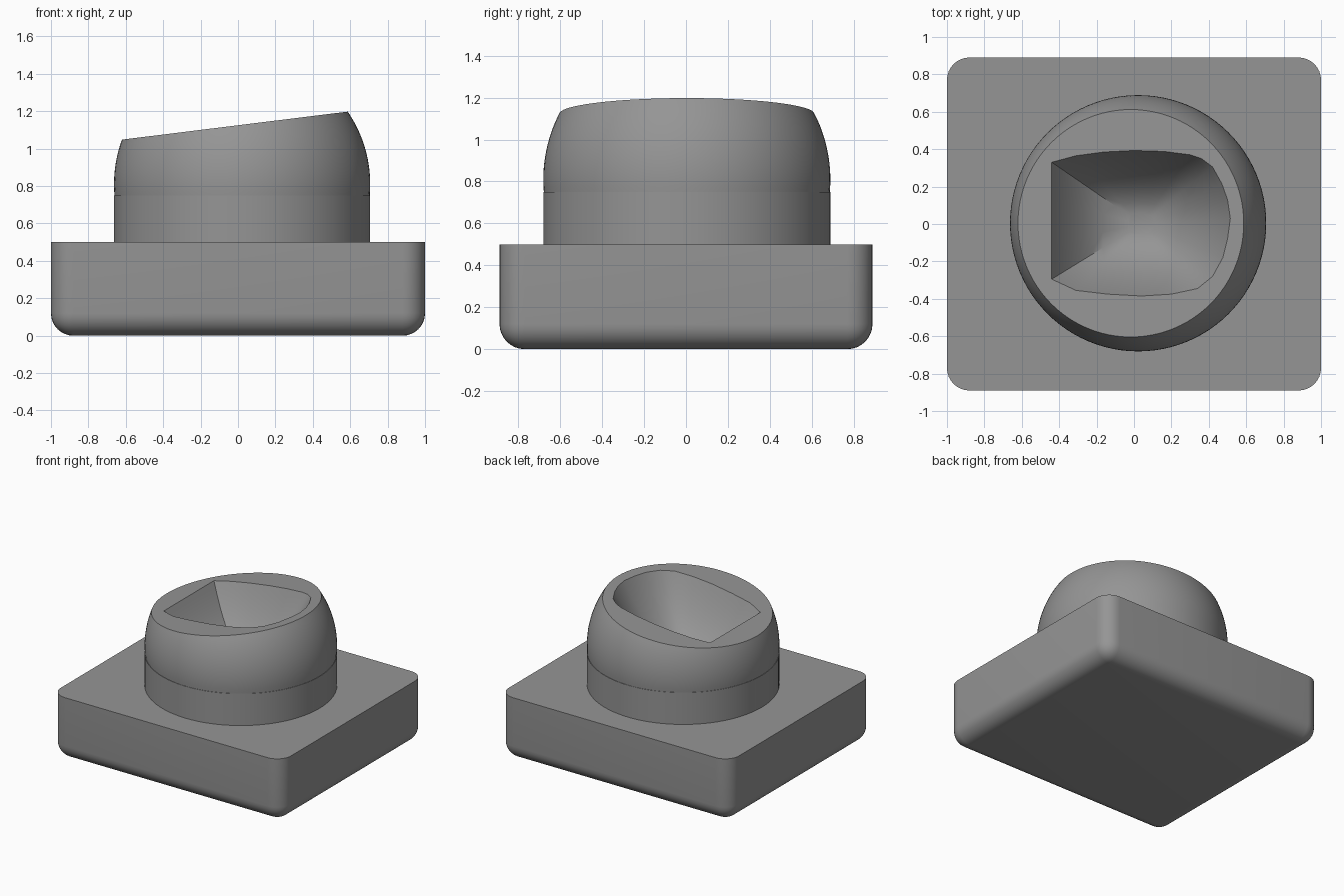
import bpy, bmesh, math
from mathutils import Vector

if "Cube" in bpy.data.objects:
    bpy.data.objects.remove(bpy.data.objects["Cube"])

grey = bpy.data.materials.new("mid grey")
grey.diffuse_color = (0.30, 0.30, 0.30, 1)
grey.use_nodes = True
grey.node_tree.nodes["Principled BSDF"].inputs["Base Color"].default_value = grey.diffuse_color


def finish(name, bm, angle):
    bmesh.ops.recalc_face_normals(bm, faces=bm.faces)
    mesh = bpy.data.meshes.new(name)
    bm.to_mesh(mesh)
    bm.free()
    mesh.materials.append(grey)
    ob = bpy.data.objects.new(name, mesh)
    bpy.context.collection.objects.link(ob)
    bpy.ops.object.select_all(action='DESELECT')
    ob.select_set(True)
    bpy.context.view_layer.objects.active = ob
    bpy.ops.object.shade_smooth_by_angle(angle=math.radians(angle))
    return ob


def ring(bm, points):
    verts = [bm.verts.new(p) for p in points]
    n = len(verts)
    return verts, [bm.edges.new((verts[i], verts[(i + 1) % n])) for i in range(n)]


def skin(bm, a, b):
    n = len(a)
    for i in range(n):
        j = (i + 1) % n
        bm.faces.new((a[i], a[j], b[j], b[i]))


# Base block: rounded sides and underside, crisp top edge
bm = bmesh.new()
bmesh.ops.create_cube(bm, size=1)
for v in bm.verts:
    v.co = (v.co.x * 2, v.co.y * 1.78, (v.co.z + 0.5) * 0.5)
edges = [e for e in bm.edges if min(v.co.z for v in e.verts) < 0.01]
bmesh.ops.bevel(bm, geom=edges, offset=0.12, segments=8, profile=0.5, affect='EDGES')
finish("base_block", bm, 35)

# Turret: short cylinder, then a ball cut by a sloping plane
N, R = 96, 0.685
centre = Vector((0.022, 0.004, 0.81))
SLOPE = 0.124
normal = Vector((-SLOPE, 0, 1)).normalized()


def plane_z(x):
    return 1.125 + SLOPE * x


dist = (plane_z(centre.x) - centre.z) * normal.z
rim_r = math.sqrt(R * R - dist * dist)
u = Vector((1, 0, SLOPE)).normalized()
w = Vector((0, 1, 0))
angles = [2 * math.pi * i / N for i in range(N)]
low = [Vector((math.cos(a), math.sin(a), -0.06 / R)).normalized() for a in angles]
high = [(normal * dist + (u * math.cos(a) + w * math.sin(a)) * rim_r) / R for a in angles]

bm = bmesh.new()
cyl = [[bm.verts.new((centre.x + R * math.cos(a), centre.y + R * math.sin(a), z))
        for a in angles] for z in (0.49, 0.75)]
skin(bm, cyl[0], cyl[1])
bm.faces.new(cyl[0])
previous = cyl[1]
STEPS = 14
for s in range(STEPS + 1):
    verts, rim_edges = ring(bm, [centre + low[i].slerp(high[i], s / STEPS) * R for i in range(N)])
    skin(bm, previous, verts)
    previous = verts

# Socket: bowl with one straight side sunk into the sloping top
outline = [(-0.44, 0.33), (-0.31, 0.365), (-0.16, 0.385), (0, 0.393), (0.16, 0.388),
           (0.3, 0.37), (0.36, 0.35), (0.42, 0.305), (0.47, 0.215), (0.5, 0.13),
           (0.515, 0.03), (0.5, -0.08), (0.475, -0.18), (0.42, -0.28), (0.34, -0.345),
           (0.2, -0.375), (0.04, -0.385), (-0.14, -0.375), (-0.31, -0.355),
           (-0.44, -0.295), (-0.44, -0.1), (-0.44, 0.12)]
mid = Vector((0.04, 0.0))
DEPTH = 0.4


def socket_ring(s):
    pts = [mid + (Vector(p) - mid) * s for p in outline]
    return ring(bm, [(p.x, p.y, plane_z(p.x) - DEPTH * (1 - s ** 2.2)) for p in pts])


previous, lip_edges = socket_ring(1)
bmesh.ops.bridge_loops(bm, edges=rim_edges + lip_edges)
for s in (0.95, 0.88, 0.79, 0.68, 0.56, 0.43, 0.29, 0.15):
    verts, _ = socket_ring(s)
    skin(bm, previous, verts)
    previous = verts
bm.faces.new(previous)
finish("socket_turret", bm, 32)
